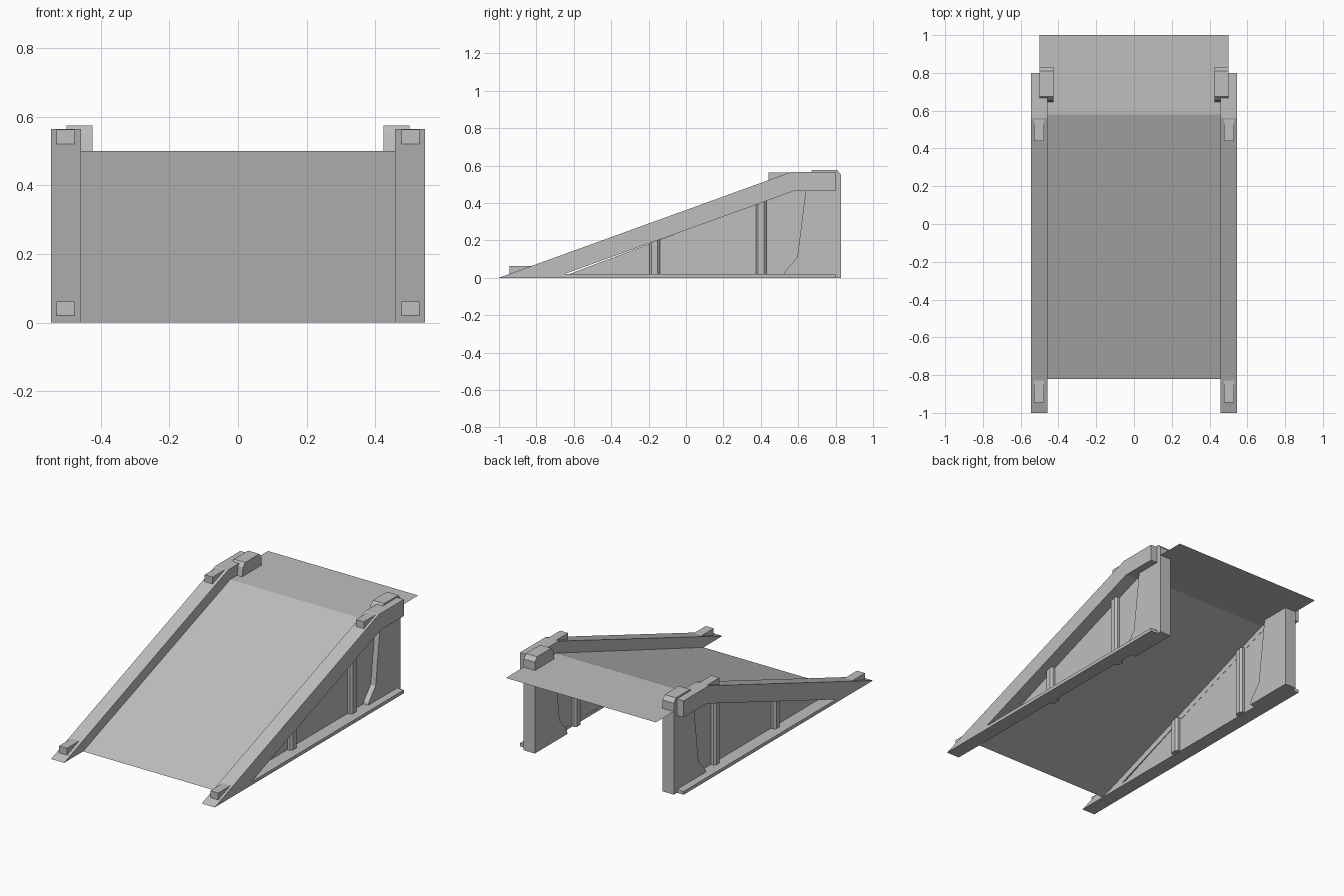
import bpy
import bmesh

cube = bpy.data.objects.get("Cube")
if cube:
    bpy.data.objects.remove(cube, do_unlink=True)

grey = bpy.data.materials.new("plain_grey")
grey.use_nodes = True
colour = (0.52, 0.52, 0.52, 1)
grey.diffuse_color = colour
grey.node_tree.nodes["Principled BSDF"].inputs["Base Color"].default_value = colour


def make(name, bm, mirrored=True):
    bmesh.ops.recalc_face_normals(bm, faces=bm.faces)
    mesh = bpy.data.meshes.new(name)
    bm.to_mesh(mesh)
    bm.free()
    mesh.materials.append(grey)
    obj = bpy.data.objects.new(name, mesh)
    bpy.context.collection.objects.link(obj)
    if mirrored:
        obj.modifiers.new("other_side", 'MIRROR').use_axis[0] = True
    return obj


def loft(name, first, second):
    """Solid between two matching outlines."""
    bm = bmesh.new()
    a = [bm.verts.new(p) for p in first]
    b = [bm.verts.new(p) for p in second]
    bm.faces.new(a)
    bm.faces.new(b[::-1])
    for i in range(len(a)):
        j = (i + 1) % len(a)
        bm.faces.new((a[i], b[i], b[j], a[j]))
    return make(name, bm)


def side_prism(name, profile, x0, x1):
    """Side profile (y, z) extruded across x and mirrored."""
    return loft(name, [(x0, y, z) for y, z in profile],
                [(x1, y, z) for y, z in profile])


def under_rail(y):
    return 0.02 + 0.362 * (y + 0.65)


# Thin deck: slope and level landing
bm = bmesh.new()
rows = [[bm.verts.new((x, y, z)) for x in (-0.5, 0.5)]
        for y, z in ((-0.82, 0), (0.58, 0.5), (1, 0.5))]
for r, s in zip(rows, rows[1:]):
    bm.faces.new((r[0], r[1], s[1], s[0]))
make("deck", bm, mirrored=False)

# Side frames: sloping rail joined to the ground strip
side_prism("side_frame", [(-1, 0), (0.56, 0.565), (0.80, 0.565), (0.80, 0.465),
                          (0.58, 0.465), (-0.65, 0.02), (0.80, 0.02), (0.80, 0)],
           0.458, 0.545)

# Recessed wall panels
side_prism("wall_panel", [(-0.65, 0.01), (0.58, 0.475), (0.70, 0.475), (0.70, 0.01)],
           0.459, 0.467)

# Thick rear supports with capped tops
side_prism("rear_support", [(0.52, 0), (0.83, 0), (0.83, 0.55), (0.81, 0.575),
                            (0.675, 0.575), (0.655, 0.553), (0.64, 0.465),
                            (0.595, 0.11), (0.53, 0.035)], 0.425, 0.5)

# Chamfered upright posts
for label, y in (("front", -0.168), ("rear", 0.402)):
    w, c = 0.028, 0.012
    x0, x1 = 0.432, 0.495
    ring = [(x0, y - w + c), (x0 + c, y - w), (x1 - c, y - w), (x1, y - w + c),
            (x1, y + w - c), (x1 - c, y + w), (x0 + c, y + w), (x0, y + w - c)]
    loft(label + "_post", [(px, py, 0.002) for px, py in ring],
         [(px, py, under_rail(py) + 0.015) for px, py in ring])

# Small blocks on top of the rails
for label, y, z in (("lower", -0.945, 0.02), ("upper", 0.44, 0.521)):
    side_prism(label + "_rail_block", [(y, z), (y, z + 0.042),
                                       (y + 0.117, z + 0.042)], 0.477, 0.53)
